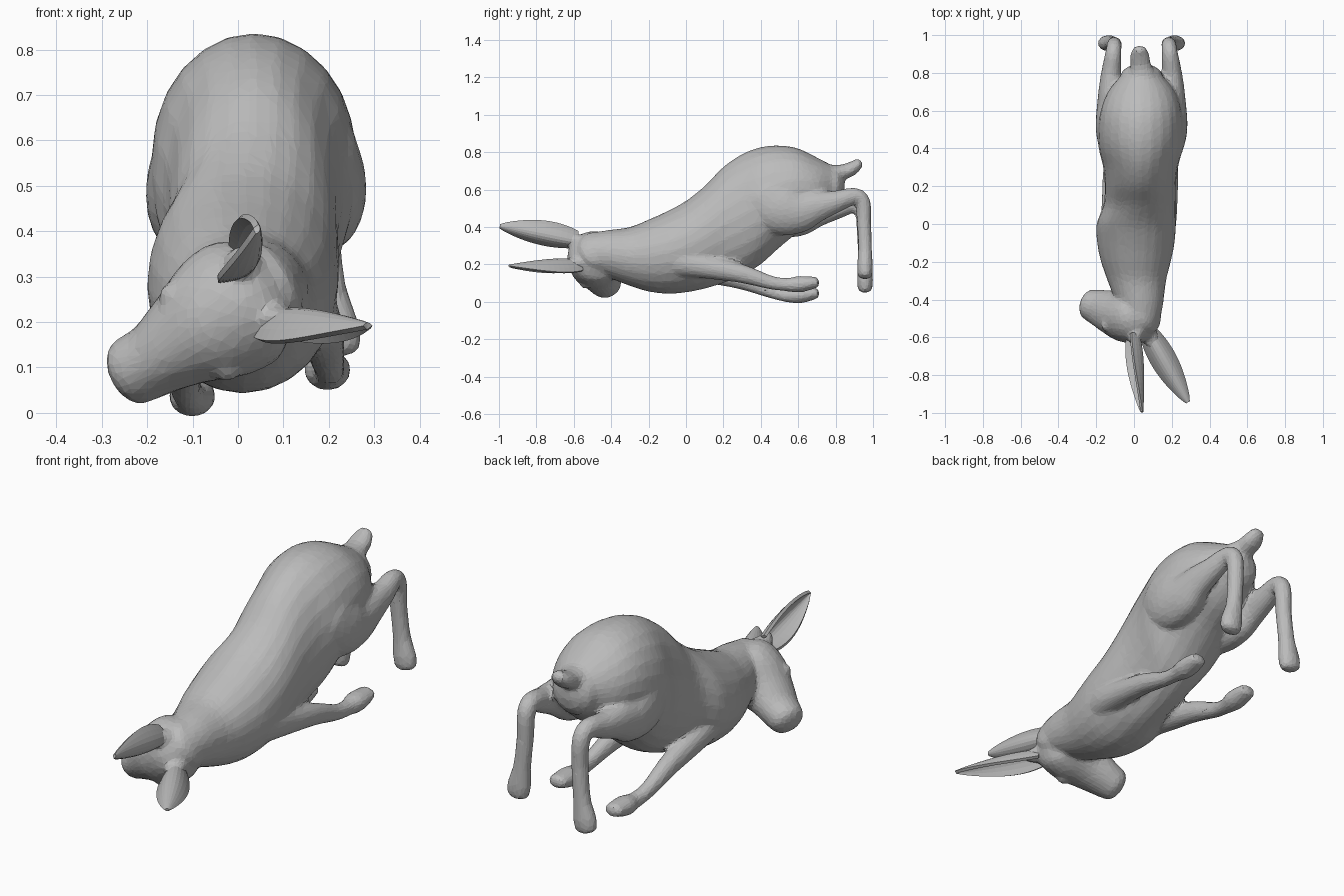
import bpy, bmesh, math
from mathutils import Vector

if "Cube" in bpy.data.objects:
    bpy.data.objects.remove(bpy.data.objects["Cube"], do_unlink=True)

grey = bpy.data.materials.new("plain_grey")
grey.use_nodes = True
colour = (0.5, 0.5, 0.5, 1)
grey.diffuse_color = colour
grey.node_tree.nodes["Principled BSDF"].inputs["Base Color"].default_value = colour


def finish(bm, name):
    bmesh.ops.recalc_face_normals(bm, faces=bm.faces)
    mesh = bpy.data.meshes.new(name)
    bm.to_mesh(mesh)
    bm.free()
    mesh.materials.append(grey)
    obj = bpy.data.objects.new(name, mesh)
    bpy.context.collection.objects.link(obj)
    return obj


def spline(rows, steps=5):
    """Smoothly resample rows of numbers."""
    rows = [Vector(r) for r in rows]
    out = []
    for i in range(len(rows) - 1):
        a, b = rows[max(i - 1, 0)], rows[i]
        c, d = rows[i + 1], rows[min(i + 2, len(rows) - 1)]
        for k in range(steps):
            t = k / steps
            m, n = (c - a) / 2, (d - b) / 2
            out.append(b + m * t + ((c - b) * 3 - m * 2 - n) * t ** 2
                       + ((b - c) * 2 + m + n) * t ** 3)
    return out + [rows[-1]]


def loft(bm, rows, side, axis=None, sides=24):
    """Rounded tube through rows of (x, y, z, side radius, other radius)."""
    rows = spline(rows)
    centres = [Vector(r[:3]) for r in rows]
    rings = []

    def ring(centre, tangent, ra, rb):
        u = (side - tangent * side.dot(tangent)).normalized()
        v = tangent.cross(u)
        angles = [math.tau * k / sides for k in range(sides)]
        rings.append([bm.verts.new(centre + u * ra * math.cos(a) + v * rb * math.sin(a))
                      for a in angles])

    last = len(rows) - 1
    for i, r in enumerate(rows):
        t = axis or (centres[min(i + 1, last)] - centres[max(i - 1, 0)]).normalized()
        bulge = min(r[3], r[4]) * 0.6
        caps = [math.radians(a) for a in (80, 55, 28)]
        if i == 0:
            for a in caps:
                ring(centres[i] - t * bulge * math.sin(a), t, r[3] * math.cos(a), r[4] * math.cos(a))
        ring(centres[i], t, r[3], r[4])
        if i == last:
            for a in reversed(caps):
                ring(centres[i] + t * bulge * math.sin(a), t, r[3] * math.cos(a), r[4] * math.cos(a))
    for a, b in zip(rings, rings[1:]):
        for k in range(sides):
            n = (k + 1) % sides
            bm.faces.new((a[k], a[n], b[n], b[k]))
    bm.faces.new(rings[0])
    bm.faces.new(rings[-1])


def other_side(rows, mirror_x, drift, drop):
    """Mirror a leg, easing its foot sideways and down."""
    out = []
    for i, (x, y, z, ra, rb) in enumerate(rows):
        t = min(1, i / (len(rows) - 3))
        out.append((2 * mirror_x - x + drift * t, y, z - drop * t, ra, rb))
    return out


X, Y = Vector((1, 0, 0)), Vector((0, 1, 0))
bm = bmesh.new()

# Neck, chest and rump: y, middle x, top, bottom, half width
trunk = [
    (-.5, .03, .37, .15, .11), (-.42, .03, .383, .13, .125), (-.3, .015, .4, .085, .155),
    (-.2, .01, .44, .055, .185), (-.1, .01, .485, .043, .205), (0, .012, .54, .05, .21),
    (.1, .03, .62, .07, .192), (.2, .033, .722, .1, .188), (.3, .035, .79, .14, .198),
    (.4, .035, .827, .2, .222), (.5, .035, .836, .29, .225), (.6, .037, .82, .37, .213),
    (.7, .04, .772, .43, .178), (.78, .04, .73, .5, .115)]
loft(bm, [(x, y, (top + low) / 2, w, (top - low) / 2) for y, x, top, low, w in trunk], X, Y)

# Tail
loft(bm, [(.04, .7, .66, .11, .11), (.04, .78, .677, .08, .06), (.035, .84, .693, .056, .042),
          (.03, .89, .714, .052, .037), (.03, .925, .742, .036, .027)], X)

# Hind legs: thigh, hock and hoof
hind = [(.17, .42, .58, .09, .15), (.187, .5, .505, .095, .15), (.195, .6, .485, .085, .12),
        (.205, .7, .51, .064, .085), (.2, .8, .535, .054, .06), (.19, .9, .565, .043, .045),
        (.185, .945, .53, .04, .042), (.185, .952, .42, .038, .038),
        (.198, .957, .28, .04, .037), (.213, .957, .19, .054, .043), (.22, .957, .145, .053, .04)]
loft(bm, hind, X)
loft(bm, other_side(hind, .04, 0, .072), X)

# Forelegs swept back under the belly
fore = [(.12, -.1, .24, .08, .12), (.155, 0, .21, .068, .08), (.175, .12, .185, .056, .062),
        (.19, .3, .15, .045, .05), (.2, .45, .104, .035, .037), (.2, .54, .092, .036, .036),
        (.197, .61, .094, .052, .044), (.197, .695, .104, .044, .03)]
loft(bm, fore, X)
loft(bm, other_side(fore, .018, .06, .058), X)

# Head, turned and tilted to one side
across = Vector((.6, 0, -.8))
loft(bm, [(.065, -.475, .275, .11, .11), (.015, -.485, .247, .147, .147),
          (-.05, -.485, .205, .142, .14), (-.12, -.467, .16, .108, .118),
          (-.18, -.445, .12, .084, .1), (-.234, -.427, .092, .078, .084)], across)

# Brow and eye bulges
for s in (-1, 1):
    centre = Vector((-.085, -.538, .178)) + across * (s * .1)
    ball = bmesh.ops.create_icosphere(bm, subdivisions=3, radius=.03)
    bmesh.ops.translate(bm, verts=ball["verts"], vec=centre)

# Ear roots
loft(bm, [(.03, -.53, .3, .05, .05), (.005, -.6, .325, .036, .042),
          (.014, -.65, .337, .016, .028)], X)
loft(bm, [(.06, -.53, .21, .05, .05), (.085, -.6, .205, .045, .036),
          (.115, -.65, .207, .03, .016)], X)

# Blend every part into one faceted skin
body = finish(bm, "fawn_body")
remesh = body.modifiers.new("blend", "REMESH")
remesh.mode = "VOXEL"
remesh.voxel_size = 0.011
remesh.use_smooth_shade = False
smooth = body.modifiers.new("soften", "SMOOTH")
smooth.factor = 0.5
smooth.iterations = 6
reduce = body.modifiers.new("facets", "DECIMATE")
reduce.ratio = 0.13


def ear(name, base, tip, back):
    """Cupped leaf with its hollow facing away from back."""
    bm = bmesh.new()
    base, tip, back = Vector(base), Vector(tip), Vector(back)
    along = (tip - base).normalized()
    back = (back - along * back.dot(along)).normalized()
    wide = along.cross(back)
    rows, cols = 14, 10
    grid = []
    for i in range(rows + 1):
        t = i / rows
        w = .006 + .058 * math.sin(math.pi * (.16 + .84 * t) ** .9) ** .8
        line = []
        for j in range(cols + 1):
            s = 2 * j / cols - 1
            hollow = back * w * 1.25 * (.45 - s * s) * (1 - .45 * t)
            line.append(bm.verts.new(base.lerp(tip, t) + wide * w * s + hollow))
        grid.append(line)
    for a, b in zip(grid, grid[1:]):
        for j in range(cols):
            bm.faces.new((a[j], a[j + 1], b[j + 1], b[j]))
    obj = finish(bm, name)
    shell = obj.modifiers.new("thickness", "SOLIDIFY")
    shell.thickness = .014
    shell.offset = 0


ear("upper_ear", (0, -.585, .325), (.04, -.995, .405), (.96, 0, -.28))
ear("lower_ear", (.075, -.575, .195), (.285, -.943, .19), (0, 0, 1))
